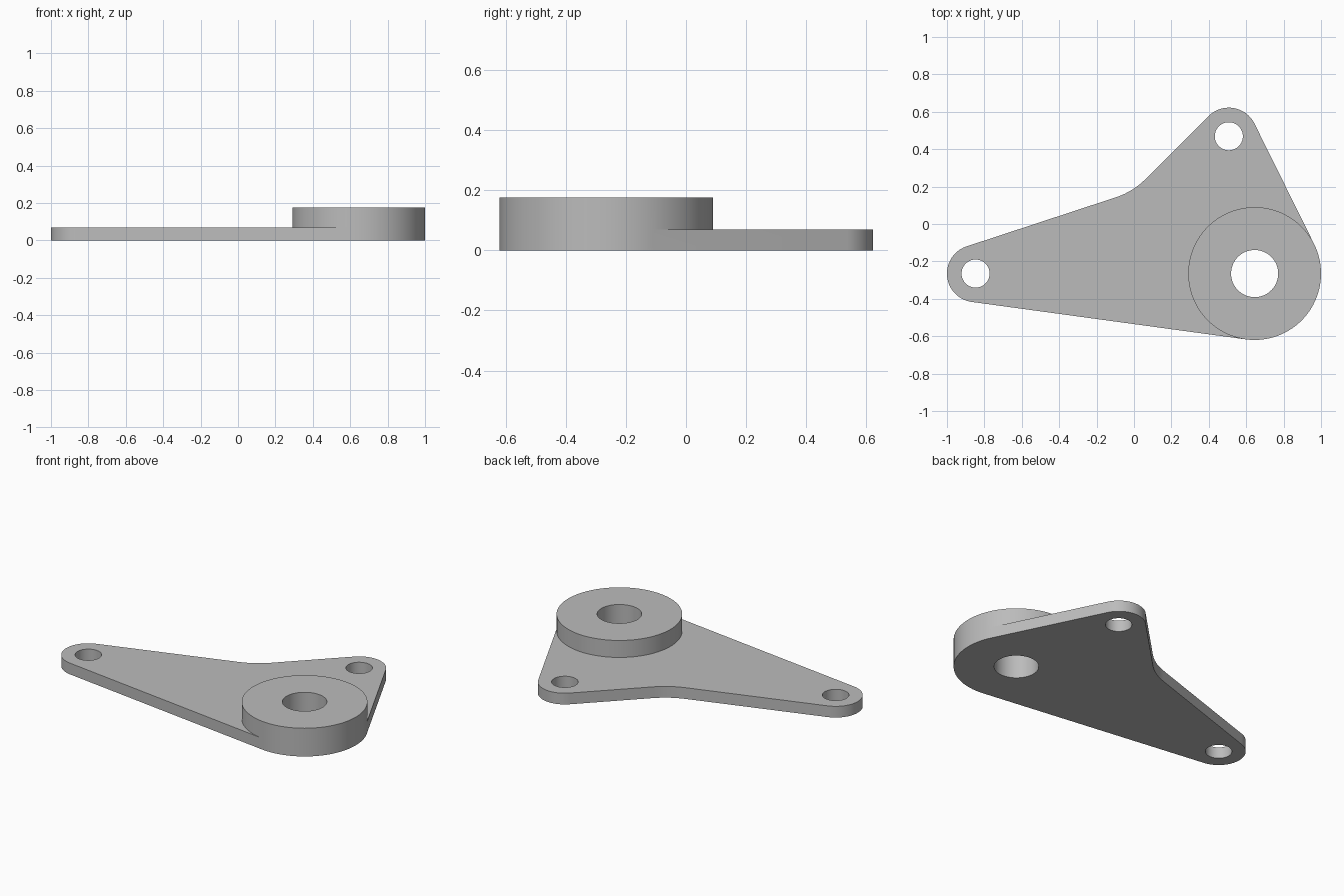
import bpy, bmesh
from math import sin, cos, acos, atan2, radians, pi, ceil
from mathutils import Vector, Matrix

if "Cube" in bpy.data.objects:
    bpy.data.objects.remove(bpy.data.objects["Cube"])

PLATE_TOP, BOSS_TOP = 0.07, 0.176
EAR_R, BOSS_R, FILLET_R = 0.153, 0.355, 0.4
EAR_HOLE, BOSS_HOLE = 0.075, 0.126
boss = Vector((0.645, -0.265))
left_ear = Vector((-0.847, -0.265))
back_ear = Vector((0.507, 0.469))


def arc(centre, r, start, end):
    """Points along an arc, both ends included."""
    n = max(2, ceil(abs(end - start) / radians(4)))
    angles = [start + (end - start) * i / n for i in range(n + 1)]
    return [centre + Vector((cos(a), sin(a))) * r for a in angles]


def tangent_angle(a, ra, b, rb):
    """Direction of the outer tangent point when going round from a to b."""
    d = b - a
    return atan2(d.y, d.x) - acos((ra - rb) / d.length)


# Tangent directions and the concave fillet between the two ears
front = tangent_angle(left_ear, EAR_R, boss, BOSS_R)
side = tangent_angle(back_ear, EAR_R, boss, BOSS_R)
side = tangent_angle(boss, BOSS_R, back_ear, EAR_R)
back, rear = radians(135), radians(108.2)
n1, n2 = (Vector((cos(a), sin(a))) for a in (back, rear))
reach = EAR_R + FILLET_R
fillet = Matrix((n1, n2)).inverted() @ Vector(
    (n1.dot(back_ear) + reach, n2.dot(left_ear) + reach))

# Outline pieces, counterclockwise
boss_outer = arc(boss, BOSS_R, front, side)
boss_inner = arc(boss, BOSS_R, side, front + 2 * pi)
arms = ([boss_outer[-1]]
        + arc(back_ear, EAR_R, side, back)
        + arc(fillet, FILLET_R, back + pi, rear + pi)
        + arc(left_ear, EAR_R, rear, front + 2 * pi)
        + [boss_outer[0]])
ear_holes = [arc(c, EAR_HOLE, 0, 2 * pi) for c in (left_ear, back_ear)]
boss_hole = arc(boss, BOSS_HOLE, 0, 2 * pi)

bm = bmesh.new()
cache = {}


def vert(p, z):
    key = (round(p.x, 5), round(p.y, 5), z)
    if key not in cache:
        cache[key] = bm.verts.new((p.x, p.y, z))
    return cache[key]


def wall(path, z0, z1):
    for p, q in zip(path, path[1:]):
        bm.faces.new((vert(p, z0), vert(q, z0), vert(q, z1), vert(p, z1)))


def cap(paths, z):
    edges = set()
    for path in paths:
        for p, q in zip(path, path[1:]):
            edges.add(bm.edges.get((vert(p, z), vert(q, z))))
    bmesh.ops.triangle_fill(bm, edges=list(edges), use_beauty=True,
                            normal=(0, 0, 1 if z else -1))


# Side walls and bores
wall(arms, 0, PLATE_TOP)
wall(boss_outer, 0, PLATE_TOP)
wall(boss_outer, PLATE_TOP, BOSS_TOP)
wall(boss_inner, PLATE_TOP, BOSS_TOP)
wall(boss_hole, 0, BOSS_TOP)
for hole in ear_holes:
    wall(hole, 0, PLATE_TOP)

# Underside, plate top and boss top
cap([arms, boss_outer, boss_hole] + ear_holes, 0)
cap([arms, boss_inner] + ear_holes, PLATE_TOP)
cap([boss_outer, boss_inner, boss_hole], BOSS_TOP)
bmesh.ops.recalc_face_normals(bm, faces=bm.faces)

mesh = bpy.data.meshes.new("bracket_plate")
bm.to_mesh(mesh)
bm.free()
bracket = bpy.data.objects.new("bracket_plate", mesh)
bpy.context.collection.objects.link(bracket)

# Plain grey metal
grey = bpy.data.materials.new("plain_grey")
grey.use_nodes = True
colour = (0.5, 0.5, 0.5, 1)
grey.diffuse_color = colour
grey.node_tree.nodes["Principled BSDF"].inputs["Base Color"].default_value = colour
mesh.materials.append(grey)

bpy.context.view_layer.objects.active = bracket
bracket.select_set(True)
bpy.ops.object.shade_smooth_by_angle(angle=radians(30))
